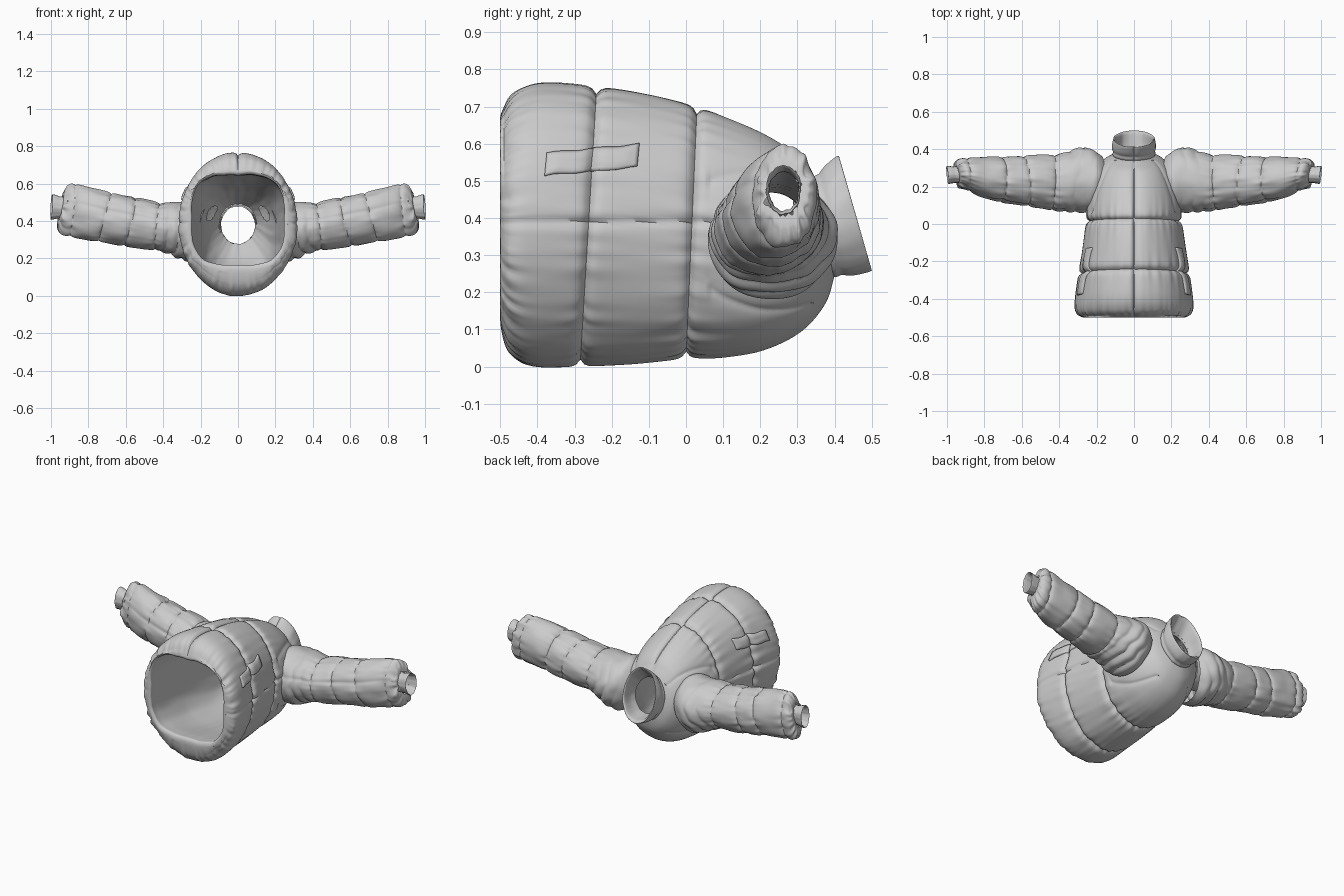
import bpy, bmesh, math
from mathutils import Vector, noise
from mathutils.bvhtree import BVHTree

cube = bpy.data.objects.get("Cube")
if cube:
    bpy.data.objects.remove(cube)

grey = bpy.data.materials.new("fabric_grey")
grey.use_nodes = True
grey.diffuse_color = (0.6, 0.6, 0.6, 1)
grey.node_tree.nodes["Principled BSDF"].inputs["Base Color"].default_value = (0.6, 0.6, 0.6, 1)


def finish(name, bm, mirror=False):
    bmesh.ops.recalc_face_normals(bm, faces=bm.faces)
    mesh = bpy.data.meshes.new(name)
    bm.to_mesh(mesh)
    bm.free()
    mesh.materials.append(grey)
    mesh.shade_smooth()
    mesh.set_sharp_from_angle(angle=math.radians(50))
    obj = bpy.data.objects.new(name, mesh)
    bpy.context.collection.objects.link(obj)
    if mirror:
        obj.modifiers.new("mirror", "MIRROR").use_mirror_merge = False
    return obj


def spline(rows, u):
    """Smooth interpolation between rows of vectors."""
    i = min(int(u), len(rows) - 2)
    t = u - i
    p0, p1, p2, p3 = (rows[max(0, min(len(rows) - 1, i + k))] for k in (-1, 0, 1, 2))
    return [b + 0.5 * t * (c - a + t * (2 * a - 5 * b + 4 * c - d + t * (3 * (b - c) + d - a)))
            for a, b, c, d in zip(p0, p1, p2, p3)]


def loft(stations, sides, steps, offset):
    """Tube through elliptical stations (centre, half axis, half axis) with a radial offset."""
    bm = bmesh.new()
    rings = []
    total = (len(stations) - 1) * steps
    for j in range(total + 1):
        u = j / steps
        c, a, b = spline(stations, u)
        ring = []
        for i in range(sides):
            ang = 2 * math.pi * i / sides
            r = a * math.cos(ang) + b * math.sin(ang)
            ring.append(bm.verts.new(c + r + r.normalized() * offset(u, ang, c, c + r)))
        rings.append(ring)
    for r0, r1 in zip(rings, rings[1:]):
        for i in range(sides):
            k = (i + 1) % sides
            bm.faces.new((r0[i], r0[k], r1[k], r1[i]))
    return bm


def crease(d, depth, width):
    return -depth * math.exp(-abs(d) / width)


def pleats(ang, s, freq, seed):
    return noise.noise(Vector((math.cos(ang) * freq, math.sin(ang) * freq, s * 5 + seed)))


def torso_row(front_y, front_z, back_y, back_z, half):
    return (Vector((0, (front_y + back_y) / 2, (front_z + back_z) / 2)),
            Vector((half, 0, 0)),
            Vector((0, (front_y - back_y) / 2, (front_z - back_z) / 2)))


# Torso: outer shell from neck to hem, then the lining back to the neck
shell = [(.345, .497, .40, .247, .10), (.32, .535, .375, .17, .155), (.28, .585, .31, .095, .203),
         (.21, .63, .21, .045, .236), (.12, .67, .10, .025, .252), (.03, .702, 0, .022, .258),
         (-.10, .735, -.14, .008, .275), (-.24, .757, -.285, .004, .295),
         (-.38, .768, -.40, .0, .315), (-.455, .745, -.455, .02, .317), (-.49, .70, -.49, .07, .295)]
lining = [(-.497, .655, -.497, .155, .25), (-.44, .645, -.44, .16, .25), (-.2, .64, -.2, .12, .24),
          (.1, .58, .1, .11, .20), (.24, .53, .26, .17, .16), (.345, .485, .39, .277, .092)]
torso_rows = [torso_row(*r) for r in shell + lining]
quilt_seams = [torso_rows[5][0].y, torso_rows[7][0].y]


def torso_offset(u, ang, c, p):
    rim = len(shell)
    # squarish hem opening
    square = .035 * math.sin(2 * ang) ** 2
    if u > rim - .5:
        fade = min(1, (u - rim + 1) * 1.2, (rim + 5 - u) / 3)
        return square * fade + 0.004 * pleats(ang, c.y, 5, 4)
    out = 0.004 * pleats(ang, c.y * .5, 2, 9)
    if u > rim - 1:
        out += square * (u - rim + 1) * 1.2
    for s in quilt_seams:
        d = c.y - s
        out += crease(d, .022, .011)
        out += .011 * pleats(ang, s, 9, 2) * math.exp(-abs(d) / .06)
    # gathered hem
    out += .016 * pleats(ang, 0, 13, 5) * math.exp(-abs(c.y + .48) / .035)
    # zip valley and side seams
    if p.z > .4:
        out += crease(p.x, .02, .012)
    if c.y < .1:
        out += crease(p.z - .39, .011, .008)
    # raglan seams
    if .06 < p.y < .34:
        line = .1 + .13 * ((.34 - p.y) / .28) ** .6
        out += crease(abs(p.x) - line, .009, .007)
    return out


bm = loft(torso_rows, 240, 12, torso_offset)
# Openings from the body into the sleeves
holes = []
for f in bm.faces:
    m = f.calc_center_median()
    if abs(m.x) > .1 and ((m.y - .25) / .04) ** 2 + ((m.z - .44) / .04) ** 2 < 1:
        holes.append(f)
bmesh.ops.delete(bm, geom=holes, context="FACES")
torso_tree = BVHTree.FromBMesh(bm)
finish("jacket_torso", bm)

# Collar: outside, rolled rim, inside
collar_rows = [torso_row(*r) for r in (
    (.325, .485, .385, .25, .098), (.345, .515, .405, .24, .116), (.375, .543, .45, .245, .118),
    (.405, .567, .495, .256, .112), (.412, .563, .498, .263, .106), (.40, .545, .485, .272, .10),
    (.36, .50, .43, .275, .098), (.335, .478, .385, .277, .09))]


def collar_offset(u, ang, c, p):
    out = .003 * pleats(ang, c.y, 3, 7)
    if u < 4 and p.z > .4:
        out += crease(p.x, .012, .007)
    return out + crease(u - 1.4, .009, .25)


finish("collar", loft(collar_rows, 120, 6, collar_offset))


def sleeve_row(x, y, z, ry, rz):
    lean = .22 - .4 * x
    return (Vector((x, y, z)), Vector((-lean * ry, ry, 0)), Vector((-.2 * rz, 0, rz)))


# Sleeves: padded tube closing onto the cuff
sleeve_rows = [sleeve_row(*r) for r in (
    (.195, .215, .335, .145, .145), (.24, .226, .345, .168, .162), (.30, .236, .355, .172, .146),
    (.36, .228, .366, .16, .134), (.43, .22, .372, .15, .128), (.50, .227, .382, .143, .13),
    (.58, .231, .396, .136, .131), (.65, .235, .408, .129, .133), (.71, .238, .42, .123, .134),
    (.79, .245, .436, .113, .137), (.87, .259, .454, .097, .139), (.92, .268, .464, .084, .134),
    (.944, .268, .47, .068, .10), (.947, .263, .472, .048, .064))]
sleeve_seams = (.43, .58, .71, .885)


def sleeve_offset(u, ang, c, p):
    out = .006 * pleats(ang, c.x * 2, 2, 1)
    for k, s in enumerate(sleeve_seams):
        d = c.x - s - .012 * math.sin(ang + k * 2)
        out += crease(d, .011, .011)
        out += .009 * pleats(ang, s, 5, k) * math.exp(-abs(d) / .035)
    # bunched folds, mostly on the underside of the armhole
    bunch = math.exp(-((c.x - .31) / .08) ** 2) * (.55 - .45 * math.sin(ang))
    wave = c.x + .022 * math.sin(ang * 2 + 1) + .02 * pleats(ang, 0, 2, 3)
    out += bunch * (.016 * abs(math.sin(wave * 50)) - .008)
    # gathered end and lengthwise seam
    out += .022 * pleats(ang, 0, 4, 6) * math.exp(-abs(c.x - .94) / .02)
    if c.x < .93:
        out += crease(math.sin(ang / 2 - math.pi / 2 + .15), .007, .04)
    return out


finish("sleeves", loft(sleeve_rows, 112, 12, sleeve_offset), mirror=True)

# Sleeve linings, seen through the cuffs
inner_rows = [sleeve_row(*r) for r in (
    (.2, .225, .37, .10, .10), (.3, .23, .375, .10, .095), (.6, .24, .40, .09, .09),
    (.85, .258, .452, .065, .08), (.945, .263, .472, .042, .058))]
finish("sleeve_linings", loft(inner_rows, 48, 4, lambda *a: 0), mirror=True)


def cuff_row(x, y, z, ry, rz):
    return Vector((x, y, z)), Vector((.1 * ry, ry, 0)), Vector((-.06 * rz, 0, rz))


# Knitted cuffs
cuff_rows = [cuff_row(*r) for r in (
    (.93, .263, .471, .043, .058), (.955, .263, .473, .043, .058), (.975, .263, .475, .045, .063),
    (.995, .262, .476, .047, .067), (.994, .262, .476, .042, .062), (.96, .263, .474, .039, .054),
    (.93, .263, .471, .039, .054))]
finish("cuffs", loft(cuff_rows, 48, 4, lambda u, ang, c, p: .005 * pleats(ang, 0, 3, 8)), mirror=True)

# Zip strip along the front valley
bm = bmesh.new()
strip = []
for j in range(60):
    y = -.47 + j * .80 / 59
    hit = torso_tree.ray_cast(Vector((0, y, 1)), Vector((0, 0, -1)))[0]
    strip.append([bm.verts.new((x, y, hit.z + .003)) for x in (-.005, .005)])
for a, b in zip(strip, strip[1:]):
    bm.faces.new((a[0], a[1], b[1], b[0]))
finish("zip_strip", bm)

# Pocket welts laid over the side panels
bm = bmesh.new()
cols, rows = 24, 8
grid = []
for i in range(cols + 1):
    s = i / cols
    line = []
    for j in range(rows + 1):
        t = j / rows
        y = -.378 + .25 * s + .006 * (t - .5)
        z = .514 + .024 * s + .062 * t + .002 * math.sin(s * 14)
        p = torso_tree.ray_cast(Vector((1, y, z)), Vector((-1, 0, 0)))[0]
        edge = min(min(s, 1 - s) * 8, min(t, 1 - t) * 4, 1)
        line.append(bm.verts.new(p + Vector((.010 + .006 * edge, 0, 0))))
    grid.append(line)
for a, b in zip(grid, grid[1:]):
    for j in range(rows):
        bm.faces.new((a[j], b[j], b[j + 1], a[j + 1]))
welts = finish("pocket_welts", bm, mirror=True)
solid = welts.modifiers.new("thickness", "SOLIDIFY")
solid.thickness = .02
solid.offset = -1
